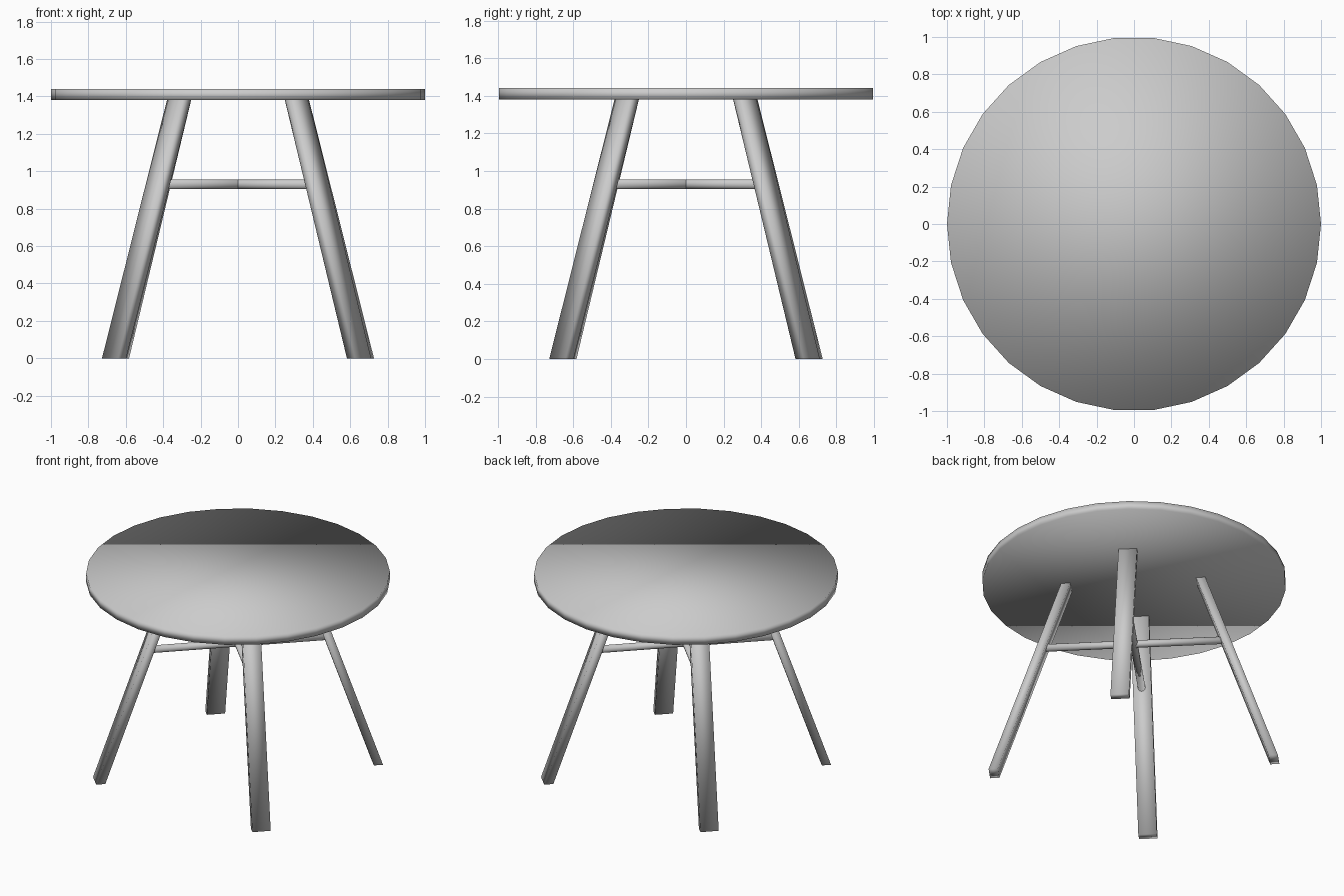
import bpy, bmesh, math
from mathutils import Matrix, Vector

if "Cube" in bpy.data.objects:
    bpy.data.objects.remove(bpy.data.objects["Cube"])

TOP_Z, UNDER_Z, BAR_Z = 1.44, 1.38, 0.93
LEG_W, LEG_T = 0.122, 0.061          # tangential width, radial thickness
TOP_R, FOOT_R, FOOT_SHIFT = 0.446, 0.926, -0.011


def finish(name, bm):
    bmesh.ops.recalc_face_normals(bm, faces=bm.faces)
    me = bpy.data.meshes.new(name)
    bm.to_mesh(me)
    bm.free()
    for p in me.polygons:
        p.use_smooth = True
    ob = bpy.data.objects.new(name, me)
    bpy.context.collection.objects.link(ob)
    return ob


# round tabletop, 30 sides
bm = bmesh.new()
ring = [bm.verts.new((math.cos(a), math.sin(a), UNDER_Z))
        for a in (math.tau * i / 30 for i in range(30))]
face = bm.faces.new(ring)
ext = bmesh.ops.extrude_face_region(bm, geom=[face], use_keep_orig=True)
bmesh.ops.translate(bm, vec=(0, 0, TOP_Z - UNDER_Z),
                    verts=[g for g in ext["geom"] if isinstance(g, bmesh.types.BMVert)])
finish("tabletop", bm)


# splayed flat leg: a box sheared outward toward the foot
def leg(name, angle):
    bm = bmesh.new()
    bmesh.ops.create_cube(bm, size=1)
    for v in bm.verts:
        foot = v.co.z < 0
        v.co = Vector((v.co.x * LEG_T + (FOOT_R if foot else TOP_R),
                       v.co.y * LEG_W + (FOOT_SHIFT if foot else 0),
                       0 if foot else UNDER_Z))
    bm.transform(Matrix.Rotation(angle, 4, 'Z'))
    finish(name, bm)


for i, side in enumerate(("back_right", "back_left", "front_left", "front_right")):
    leg(side + "_leg", math.radians(45 + 90 * i))

# round cross bars joining opposite legs
bar_half = FOOT_R + (TOP_R - FOOT_R) * BAR_Z / UNDER_Z
for i in range(2):
    bm = bmesh.new()
    bmesh.ops.create_cone(bm, cap_ends=True, segments=16, radius1=0.025,
                          radius2=0.025, depth=2 * bar_half)
    bm.transform(Matrix.Translation((0, 0, BAR_Z))
                 @ Matrix.Rotation(math.radians(45 + 90 * i), 4, 'Z')
                 @ Matrix.Rotation(math.pi / 2, 4, 'Y'))
    finish("cross_bar_%d" % (i + 1), bm)
